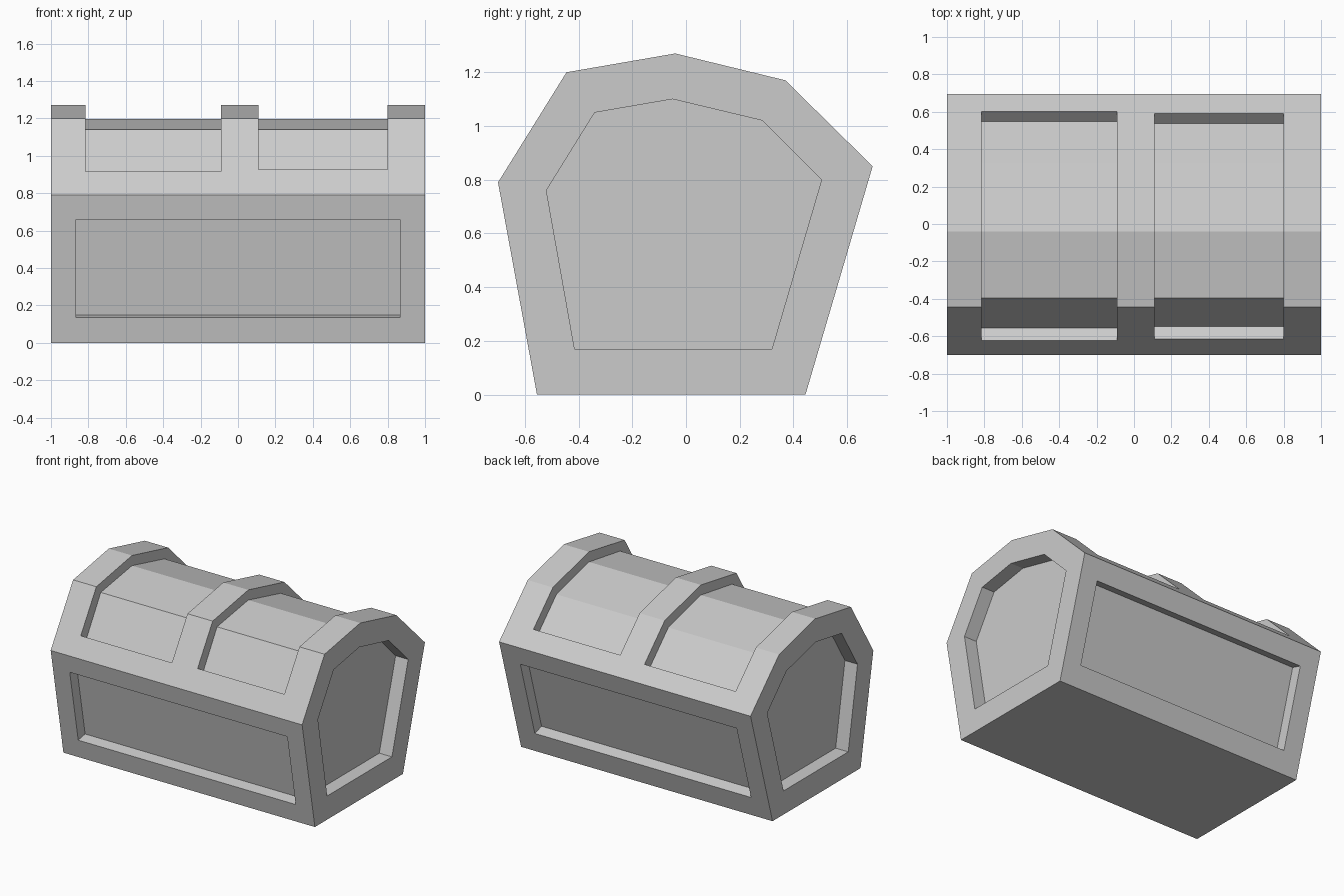
import bpy, bmesh
from mathutils import Vector

if "Cube" in bpy.data.objects:
    bpy.data.objects.remove(bpy.data.objects["Cube"])


def prism(name, profile, x0, x1):
    """Extrude a (y, z) profile along x."""
    bm = bmesh.new()
    face = bm.faces.new([bm.verts.new((x0, y, z)) for y, z in profile])
    ext = bmesh.ops.extrude_face_region(bm, geom=[face])
    moved = [v for v in ext["geom"] if isinstance(v, bmesh.types.BMVert)]
    bmesh.ops.translate(bm, verts=moved, vec=(x1 - x0, 0, 0))
    bmesh.ops.recalc_face_normals(bm, faces=bm.faces)
    mesh = bpy.data.meshes.new(name)
    bm.to_mesh(mesh)
    bm.free()
    obj = bpy.data.objects.new(name, mesh)
    bpy.context.collection.objects.link(obj)
    return obj


def carve(target, profile, x0, x1):
    """Cut a prism out of the target and discard the cutter."""
    cutter = prism("cutter", profile, x0, x1)
    cutter.hide_render = True
    mod = target.modifiers.new("recess", "BOOLEAN")
    mod.operation = "DIFFERENCE"
    mod.solver = "EXACT"
    mod.object = cutter
    bpy.context.view_layer.objects.active = target
    bpy.ops.object.modifier_apply(modifier=mod.name)
    bpy.data.objects.remove(cutter)


def wall_recess(bottom, top, z0, z1, depth):
    """Profile of a recess square to the sloped wall bottom-top."""
    bottom, top = Vector(bottom), Vector(top)
    p, q = (bottom.lerp(top, z / top.y) for z in (z0, z1))
    d = (top - bottom).normalized()
    n = Vector((d.y, -d.x))
    if n.x * bottom.x > 0:
        n = -n
    return [p + n * depth, q + n * depth, q - n * 0.1, p - n * 0.1]


# Chest body with faceted lid
front = ((-0.555, 0), (-0.70, 0.79))
back = ((0.445, 0), (0.695, 0.85))
chest = prism("chest", [front[0], back[0], back[1], (0.37, 1.17),
                        (-0.04, 1.27), (-0.445, 1.20), front[1]], -1, 1)

# End panels
end = [(-0.415, 0.17), (0.32, 0.17), (0.505, 0.80), (0.285, 1.02),
       (-0.05, 1.10), (-0.34, 1.05), (-0.52, 0.76)]
for s in (-1, 1):
    carve(chest, end, *sorted((s * 0.9, s * 1.1)))

# Front and back panels
carve(chest, wall_recess(*front, 0.135, 0.66, 0.08), -0.865, 0.865)
carve(chest, wall_recess(*back, 0.15, 0.71, 0.08), -0.86, 0.86)

# Lid recesses between the three straps
for x0, x1, e in ((-0.815, -0.09, 0), (0.11, 0.80, 0.01)):
    lid = [(-0.555 + e * 0.6, 0.873 + e), (-0.395, 1.14), (-0.04, 1.197),
           (0.329, 1.105), (0.547 - e, 0.89 + e), (0.86 - e, 1.203 + e),
           (0.86, 1.5), (-0.8, 1.5), (-0.8 + e * 0.6, 1.027 + e)]
    carve(chest, lid, x0, x1)
